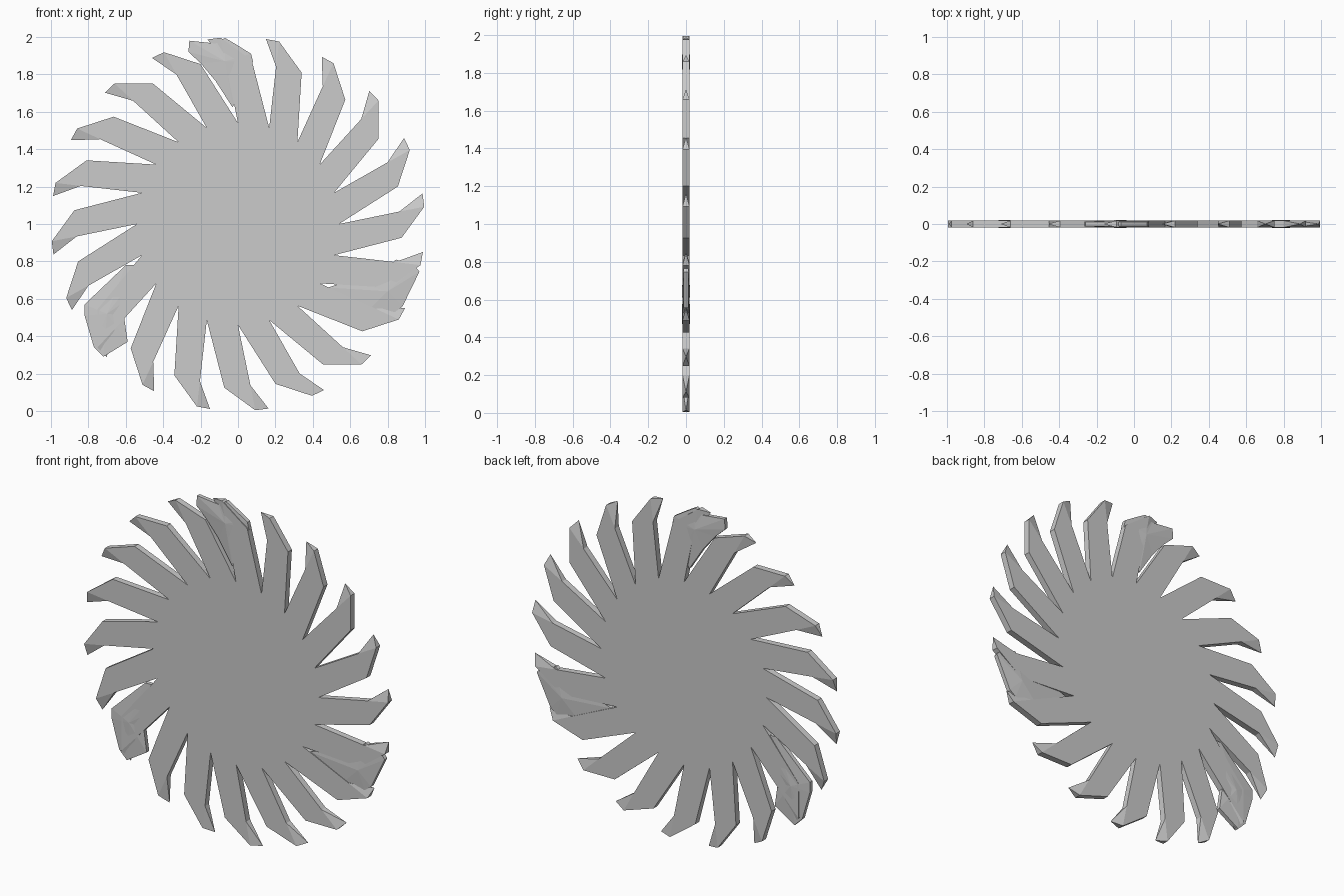
import bpy, bmesh
from math import radians, cos, sin

if "Cube" in bpy.data.objects:
    bpy.data.objects.remove(bpy.data.objects["Cube"])

TEETH = 20
STEP = 360 / TEETH
HALF = 0.0185      # half thickness of the plate
CZ = 1.0           # centre height


def polar(r, deg, y):
    return (r * cos(radians(deg)), y, CZ + r * sin(radians(deg)))


def finish(bm, name):
    bmesh.ops.recalc_face_normals(bm, faces=bm.faces[:])
    mesh = bpy.data.meshes.new(name)
    bm.to_mesh(mesh)
    bm.free()
    ob = bpy.data.objects.new(name, mesh)
    bpy.context.collection.objects.link(ob)
    return ob


# Toothed disc: flat hub, swept teeth, each ending in a sharpened point
bm = bmesh.new()
notch = [[bm.verts.new(polar(0.54, 72 - i * STEP, y)) for y in (-HALF, HALF)]
         for i in range(TEETH)]
for side in (0, 1):
    bm.faces.new([n[side] for n in notch])
for i in range(TEETH):
    turn = -i * STEP
    a, b = notch[i], notch[(i + 1) % TEETH]
    knee = [bm.verts.new(polar(0.865, 76.4 + turn, y)) for y in (-HALF, HALF)]
    heel = [bm.verts.new(polar(1.0, 77.3 + turn, y)) for y in (-HALF, HALF)]
    back = [bm.verts.new(polar(0.878, 67.2 + turn, y)) for y in (-HALF, HALF)]
    point = bm.verts.new(polar(1.0, 81.4 + turn, 0))
    for s in (0, 1):
        bm.faces.new((a[s], knee[s], back[s], b[s]))
        bm.faces.new((knee[s], heel[s], back[s]))
        bm.faces.new((knee[s], point, heel[s]))
    bm.faces.new((a[0], a[1], knee[1], knee[0]))
    bm.faces.new((knee[0], knee[1], point))
    bm.faces.new((point, heel[0], heel[1]))
    bm.faces.new((heel[0], heel[1], back[1], back[0]))
    bm.faces.new((back[0], back[1], b[1], b[0]))
finish(bm, "toothed_disc")


# Irregular lumps caught between teeth: thin rim, slightly raised middle
def lump(name, centre, outline, rim=0.012, peak=0.022):
    bm = bmesh.new()
    ring = [[bm.verts.new((x, y, z)) for y in (-rim, rim)] for x, z in outline]
    mid = [bm.verts.new((centre[0], y, centre[1])) for y in (-peak, peak)]
    for i, p in enumerate(ring):
        q = ring[(i + 1) % len(ring)]
        bm.faces.new((p[0], p[1], q[1], q[0]))
        for s in (0, 1):
            bm.faces.new((p[s], q[s], mid[s]))
    return finish(bm, name)


lump("top_lump", (-0.07, 1.87),
     [(-0.26, 1.98), (-0.265, 1.92), (-0.2, 1.86), (-0.12, 1.765), (-0.03, 1.625),
      (0.02, 1.7), (0.08, 1.87), (0.07, 1.91), (-0.01, 1.96), (-0.07, 1.995),
      (-0.12, 1.965)])
lump("right_lump", (0.8, 0.64),
     [(0.82, 0.79), (0.845, 0.81), (0.95, 0.77), (0.97, 0.745), (0.88, 0.56),
      (0.84, 0.53), (0.66, 0.5), (0.48, 0.66), (0.6, 0.7)])
lump("left_lump", (-0.7, 0.52),
     [(-0.6, 0.78), (-0.82, 0.57), (-0.82, 0.51), (-0.77, 0.34), (-0.72, 0.29),
      (-0.59, 0.37), (-0.61, 0.51), (-0.5, 0.66), (-0.5, 0.78)])
